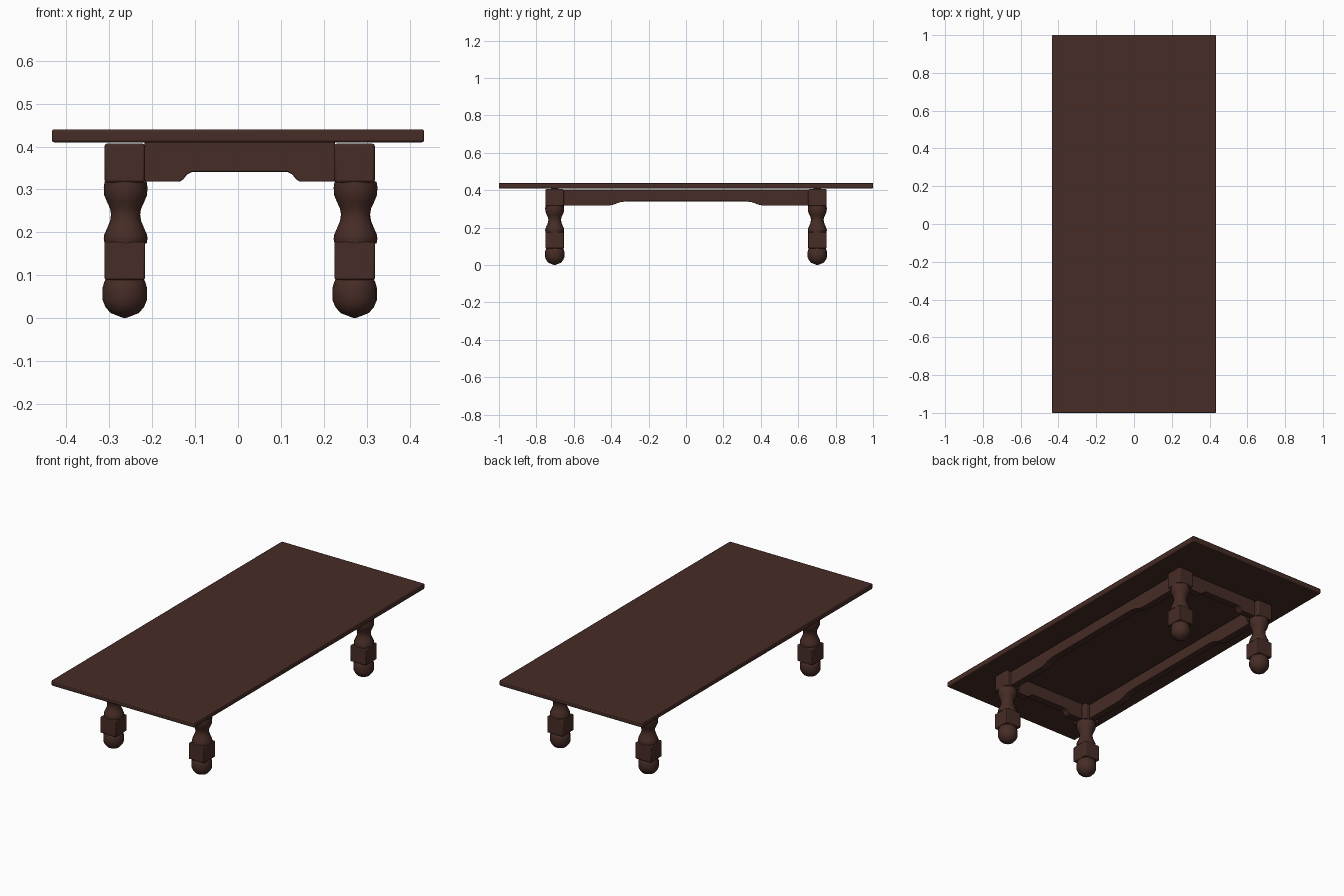
import bpy, bmesh, math

if "Cube" in bpy.data.objects:
    bpy.data.objects.remove(bpy.data.objects["Cube"])

wood = bpy.data.materials.new("dark_wood")
wood.diffuse_color = (0.062, 0.025, 0.019, 1)
wood.use_nodes = True
wood.node_tree.nodes["Principled BSDF"].inputs["Base Color"].default_value = wood.diffuse_color


def finish(name, bm, bevel=0.0, smooth=False):
    bmesh.ops.recalc_face_normals(bm, faces=bm.faces)
    me = bpy.data.meshes.new(name)
    bm.to_mesh(me)
    bm.free()
    ob = bpy.data.objects.new(name, me)
    bpy.context.collection.objects.link(ob)
    me.materials.append(wood)
    if bevel:
        mod = ob.modifiers.new("bevel", 'BEVEL')
        mod.width, mod.segments = bevel, 2
        mod.limit_method, mod.angle_limit = 'ANGLE', math.radians(40)
    if smooth:
        bpy.ops.object.select_all(action='DESELECT')
        ob.select_set(True)
        bpy.context.view_layer.objects.active = ob
        bpy.ops.object.shade_smooth_by_angle(angle=math.radians(50))
    return ob


def box(name, center, size, bevel):
    bm = bmesh.new()
    bmesh.ops.create_cube(bm, size=1)
    bmesh.ops.scale(bm, vec=size, verts=bm.verts)
    bmesh.ops.translate(bm, vec=center, verts=bm.verts)
    return finish(name, bm, bevel, True)


def lathe(name, x, y, profile, sides=16):
    bm = bmesh.new()
    rings = []
    for r, z in profile:
        rings.append([bm.verts.new((x + r * math.cos(2 * math.pi * i / sides),
                                    y + r * math.sin(2 * math.pi * i / sides), z))
                      for i in range(sides)])
    for a, b in zip(rings, rings[1:]):
        for i in range(sides):
            j = (i + 1) % sides
            bm.faces.new((a[i], a[j], b[j], b[i]))
    bm.faces.new(rings[0])
    bm.faces.new(rings[-1])
    return finish(name, bm, 0, True)


def apron(name, place, half, cut_low, cut_high, top, thick=0.04):
    # Board outline with a raised cut-out along the lower edge
    right = [(cut_high, 0.341), (cut_high + (cut_low - cut_high) * 0.4, 0.335),
             (cut_high + (cut_low - cut_high) * 0.7, 0.324), (cut_low, 0.318),
             (half, 0.318), (half, top)]
    outline = right + [(-u, z) for u, z in reversed(right)]
    bm = bmesh.new()
    face = bm.faces.new([bm.verts.new(place(u, -thick / 2, z)) for u, z in outline])
    ext = bmesh.ops.extrude_face_region(bm, geom=[face])
    verts = [g for g in ext["geom"] if isinstance(g, bmesh.types.BMVert)]
    a, b = place(0, 0, 0), place(0, thick, 0)
    bmesh.ops.translate(bm, vec=[q - p for p, q in zip(a, b)], verts=verts)
    return finish(name, bm, 0.003, False)


# Table top
box("table_top", (0, 0, 0.425), (0.868, 2.0, 0.03), 0.005)

# Legs: square blocks, turned neck and ball foot
neck = [(0.049, 0.318), (0.051, 0.305), (0.050, 0.287), (0.043, 0.27), (0.036, 0.255),
        (0.034, 0.242), (0.036, 0.227), (0.043, 0.21), (0.050, 0.194),
        (0.051, 0.185), (0.049, 0.174)]
foot = [(0.043, 0.093), (0.048, 0.084), (0.052, 0.070), (0.052, 0.043),
        (0.045, 0.026), (0.033, 0.012), (0.002, 0.0)]
CX, LX, LY = 0.004, 0.268, 0.702
for sx, side in ((-1, "left"), (1, "right")):
    for sy, end in ((-1, "front"), (1, "back")):
        x, y = CX + sx * LX, sy * LY
        tag = f"{end}_{side}_leg"
        box(tag + "_upper_block", (x, y, 0.3615), (0.094, 0.098, 0.091), 0.006)
        box(tag + "_lower_block", (x, y, 0.1335), (0.094, 0.098, 0.088), 0.004)
        lathe(tag + "_neck", x + 0.002, y, neck)
        lathe(tag + "_foot", x, y, foot)

# End aprons
for sy, end in ((-1, "front"), (1, "back")):
    apron(end + "_apron", lambda u, v, z: (CX + u, sy * LY + v, z), 0.222, 0.140, 0.111, 0.411)

# Side aprons
for sx, side in ((-1, "left"), (1, "right")):
    apron(side + "_apron", lambda u, v, z: (CX + sx * LX + v, u, z), 0.655, 0.411, 0.32, 0.403)
